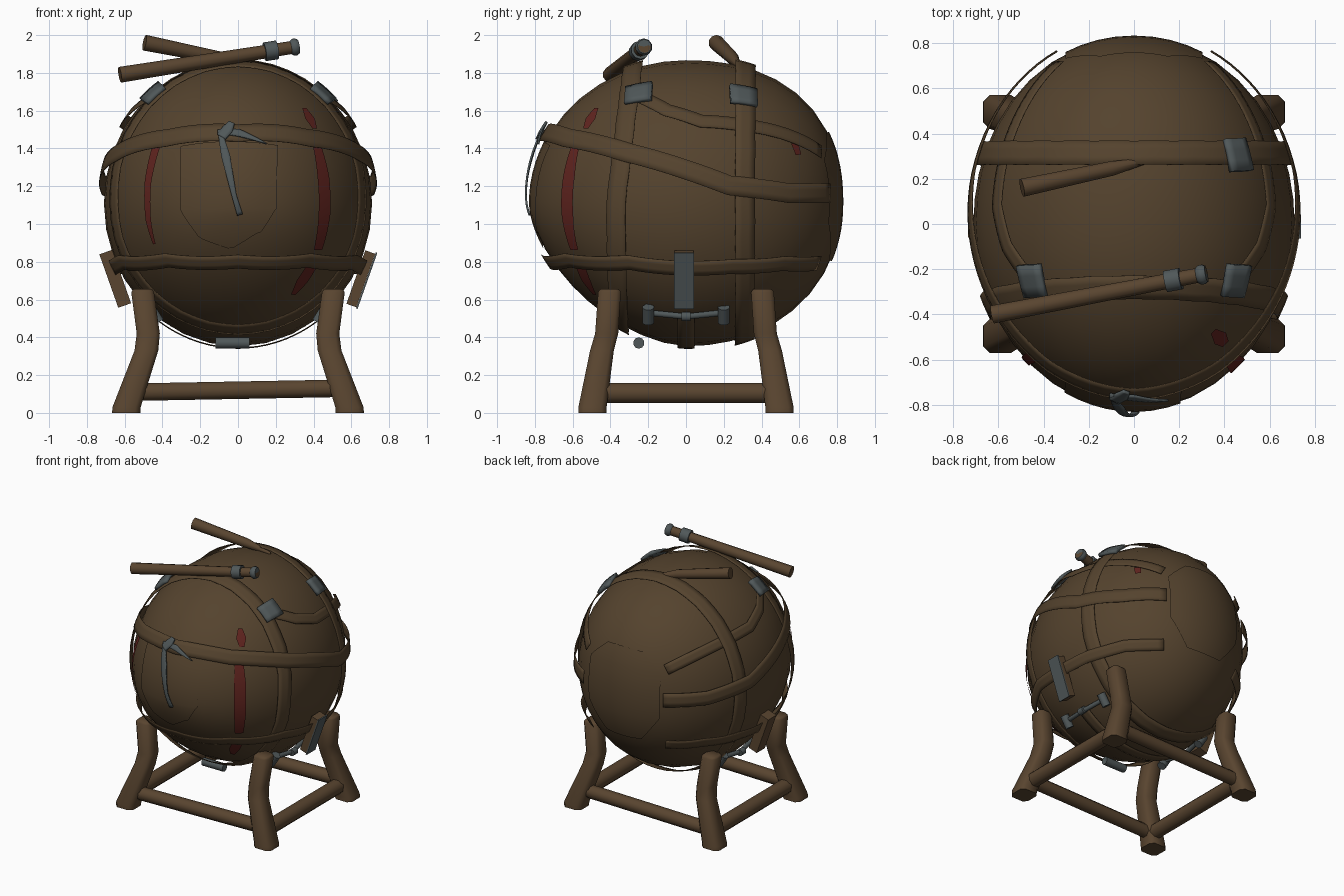
import bpy, bmesh, math
from mathutils import Vector, Matrix

if "Cube" in bpy.data.objects:
    bpy.data.objects.remove(bpy.data.objects["Cube"])

CENTRE = Vector((0, 0, 1.11))
RX, RY, RZ = 0.71, 0.825, 0.757


def material(name, rgb):
    m = bpy.data.materials.new(name)
    m.diffuse_color = (*rgb, 1)
    m.use_nodes = True
    m.node_tree.nodes["Principled BSDF"].inputs["Base Color"].default_value = m.diffuse_color
    return m


HIDE = material("brown hide", (0.090, 0.056, 0.027))
WOOD = material("brown wood", (0.100, 0.059, 0.029))
METAL = material("grey metal", (0.080, 0.097, 0.100))
RED = material("dark red paint", (0.115, 0.017, 0.013))


def finish(name, bm, mat, angle=40, solid=0):
    bmesh.ops.recalc_face_normals(bm, faces=bm.faces)
    me = bpy.data.meshes.new(name)
    bm.to_mesh(me)
    bm.free()
    ob = bpy.data.objects.new(name, me)
    bpy.context.collection.objects.link(ob)
    me.materials.append(mat)
    if solid:
        mod = ob.modifiers.new("thickness", "SOLIDIFY")
        mod.thickness, mod.offset = solid, 0
    bpy.ops.object.select_all(action="DESELECT")
    ob.select_set(True)
    bpy.context.view_layer.objects.active = ob
    bpy.ops.object.shade_smooth_by_angle(angle=math.radians(angle))
    return ob


def on_body(p, off=0.0):
    """Push a point radially onto the rounded body (slimmer at the lower front), plus an offset."""
    d = Vector(p) - CENTRE
    up = d.z / max(math.hypot(d.x, d.z), 1e-6)
    if d.y < 0:
        e = 1.95 + (.05 if up > 0 else -.30) * up * up
    else:
        e = 2.05 + (.25 if up > 0 else .05) * up * up
    f = ((d.x / RX) ** 2 + (d.z / RZ) ** 2) ** (e / 2) + abs(d.y / RY) ** e
    d *= f ** (-1 / e)
    return CENTRE + d + d.normalized() * off


def ribbon(name, pts, widths, off, mat, across=3, sub=6, solid=0.0, closed=False):
    """Strip hugging the body; widths may vary per point, off may be a (start, end) pair."""
    pts = [Vector(p) for p in pts]
    if not isinstance(widths, (list, tuple)):
        widths = [widths] * len(pts)
    o1, o2 = off if isinstance(off, tuple) else (off, off)
    line, wid = [], []
    n = len(pts)
    for i in range(n if closed else n - 1):
        for k in range(sub):
            t = k / sub
            line.append(on_body(pts[i].lerp(pts[(i + 1) % n], t)))
            wid.append(widths[i] * (1 - t) + widths[(i + 1) % n] * t)
    if not closed:
        line.append(on_body(pts[-1]))
        wid.append(widths[-1])
    m = len(line)
    bm = bmesh.new()
    rows = []
    for i, p in enumerate(line):
        a = line[(i - 1) % m] if closed else line[max(i - 1, 0)]
        b = line[(i + 1) % m] if closed else line[min(i + 1, m - 1)]
        side = (b - a).cross(p - CENTRE).normalized()
        o = o1 + (o2 - o1) * i / (m - 1)
        rows.append([bm.verts.new(on_body(p + side * wid[i] * (j / across - 0.5), o))
                     for j in range(across + 1)])
    for i in range(m if closed else m - 1):
        r, s = rows[i], rows[(i + 1) % m]
        for j in range(across):
            bm.faces.new((r[j], r[j + 1], s[j + 1], s[j]))
    return finish(name, bm, mat, 40, solid)


def tube(name, pts, radii, mat, sides=10, square=False):
    """Capped tube; square gives level rings shaped as a square with cut corners."""
    pts = [Vector(p) for p in pts]
    angles = [2 * math.pi * (k + 0.5) / sides for k in range(sides)]
    if square:
        angles = [math.radians(45 + 90 * q + d) for q in range(4) for d in (-13, 13)]
        sides = 8
    bm = bmesh.new()
    rings = []
    for i, p in enumerate(pts):
        t = pts[min(i + 1, len(pts) - 1)] - pts[max(i - 1, 0)]
        rot = Matrix.Identity(3) if square else t.to_track_quat("Z", "Y").to_matrix()
        rings.append([bm.verts.new(p + rot @ Vector((math.cos(a), math.sin(a), 0)) * radii[i])
                      for a in angles])
    for r, s in zip(rings, rings[1:]):
        for k in range(sides):
            bm.faces.new((r[k], r[(k + 1) % sides], s[(k + 1) % sides], s[k]))
    bm.faces.new(rings[0][::-1])
    bm.faces.new(rings[-1])
    return finish(name, bm, mat, 50)


def box(name, loc, size, mat, tilt=0.0):
    bm = bmesh.new()
    mat4 = Matrix.Translation(loc) @ Matrix.Rotation(tilt, 4, "Y") @ Matrix.Diagonal((*size, 1))
    bmesh.ops.create_cube(bm, size=1, matrix=mat4)
    return finish(name, bm, mat, 30)


# Rounded body, poles front and back
bm = bmesh.new()
bmesh.ops.create_uvsphere(bm, u_segments=32, v_segments=20, radius=0.7,
                          matrix=Matrix.Translation(CENTRE) @ Matrix.Rotation(math.pi / 2, 4, "X"))
for v in bm.verts:
    v.co = on_body(v.co)
finish("body", bm, HIDE, 60)

# Front shield patch and back patch
ribbon("front_patch", [(-.055, -.8, 1.46), (-.055, -.8, 1.08), (-.05, -.8, .94), (-.04, -.78, .865)],
       [.55, .55, .34, .03], .007, HIDE, across=8)
ribbon("back_patch", [(0, .78, 1.50), (0, .8, 1.36), (0, .82, 1.0), (0, .78, .80)],
       [.3, .66, .66, .3], .008, HIDE, across=8)

# Horizontal bands, open behind the back patch
upper = [(.32, .72, 1.16), (.55, .53, 1.16), (.68, .22, 1.2), (.69, 0, 1.28), (.62, -.3, 1.37),
         (.36, -.60, 1.44)]
lower = [(.32, .71, .79), (.52, .52, .79), (.65, .25, .77), (.66, 0, .77), (.61, -.3, .80),
         (.36, -.60, .82)]
for name, half, z, w in (("upper_band", upper, 1.465, .10), ("lower_band", lower, .81, .08)):
    path = half + [(0, -.72, z)] + [(-x, y, zz) for x, y, zz in reversed(half)]
    ribbon(name, path, w, .032, HIDE, solid=.004)

# Two hoops around the body
for name, y0, bend in (("front_hoop", -.36, .10), ("back_hoop", .29, 0)):
    pts = []
    for k in range(24):
        a = 2 * math.pi * k / 24
        pts.append((.64 * math.cos(a), y0 + bend * max(0, math.sin(a)), 1.11 + .69 * math.sin(a)))
    ribbon(name, pts, .105, .027, HIDE, sub=2, solid=.004, closed=True)

# Shoulder straps, side planks, rails and under strap
for s, tag in ((1, "right"), (-1, "left")):
    ribbon(tag + "_shoulder_strap",
           [(s * .46, -.25, 1.68), (s * .56, -.10, 1.60), (s * .60, .08, 1.54), (s * .57, .27, 1.52),
            (s * .48, .48, 1.47), (s * .32, .69, 1.37)], .075, .024, HIDE, solid=.004)
    thick = .055 if s > 0 else .072
    box(tag + "_side_plank", (s * .65, -.01, .71), (thick, .10, .30), WOOD, s * .34)
    for y in (-1, 1):
        tube(tag + "_rail", [(s * .44, y * .2, .53), (s * .47, 0, .51)], [.017] * 2, METAL, 8)
        tube(tag + "_rail_clip", [(s * .42, y * .2, .48), (s * .47, y * .2, .56)], [.032] * 2, METAL, 8)
    tube(tag + "_rail_hub", [(s * .475, -.025, .51), (s * .475, .025, .51)], [.026] * 2, METAL, 8)
box("right_plank_plate", (.681, -.01, .70), (.009, .106, .315), METAL, .34)
ribbon("under_strap", [(-.46, 0, .53), (-.3, 0, .42), (0, 0, .355), (.3, 0, .42), (.46, 0, .53)],
       .09, .012, HIDE, solid=.004)
tube("under_pin", [(-.12, -.25, .37), (.06, -.25, .37)], [.03, .03], METAL, 10)

# Buckles wrapped over the hoops
for x, y in ((-.455, -.25), (.455, -.25), (.475, .31)):
    s = 1 if x > 0 else -1
    ribbon("buckle", [(x - s * .05, y, 1.74), (x, y, 1.69), (x + s * .035, y, 1.64)], .14, .036,
           METAL, sub=2, solid=.026)

# Tied cord on the front
ribbon("cord_tail_long", [(-.09, -.70, 1.47), (-.06, -.76, 1.34), (-.02, -.82, 1.15), (.01, -.82, 1.05)],
       [.02, .045, .025, .03], (.05, .012), METAL, solid=.01)
ribbon("cord_tail_short", [(-.10, -.70, 1.46), (.0, -.70, 1.45), (.14, -.72, 1.40)],
       [.02, .04, .004], .045, METAL, solid=.01)
ribbon("cord_knot", [(-.08, -.71, 1.43), (-.05, -.70, 1.47), (-.03, -.68, 1.50)],
       [.05, .055, .03], .05, METAL, solid=.014)

# Red paint marks
marks = [
    ([(.43, -.60, 1.42), (.445, -.61, 1.25), (.445, -.61, 1.05), (.43, -.60, .86)], [.06, .085, .085, .06]),
    ([(.41, -.58, .78), (.36, -.56, .67), (.32, -.53, .58)], [.075, .075, .03]),
    ([(.37, -.50, 1.64), (.40, -.53, 1.58), (.42, -.55, 1.52)], [.03, .07, .035]),
    ([(-.455, -.60, 1.42), (-.475, -.60, 1.22), (-.47, -.60, 1.02), (-.45, -.60, .89)],
     [.06, .05, .04, .02]),
    ([(.44, .56, 1.42), (.45, .58, 1.36)], [.05, .04]),
]
for pts, w in marks:
    ribbon("red_mark", pts, w, .009, RED, across=2)

# Two sticks on top
a, b = Vector((-.625, -.40, 1.79)), Vector((.32, -.22, 1.94))
tube("long_stick", [a, b], [.042, .034], WOOD)
tube("stick_collar", [a.lerp(b, .81), a.lerp(b, .88)], [.05, .05], METAL)
tube("stick_knob", [a.lerp(b, t) for t in (.955, .97, .985, 1)], [.034, .045, .046, .038], METAL)
tube("short_stick", [(-.495, .16, 1.96), (-.1, .245, 1.88), (.08, .285, 1.83)], [.042, .034, .01], WOOD)

# Stand: four bent legs joined by bars
for sx in (1, -1):
    for sy in (1, -1):
        tube("leg", [(sx * .592, sy * .495, 0), (sx * .59, sy * .495, .03), (sx * .485, sy * .445, .33),
                     (sx * .475, sy * .42, .42), (sx * .505, sy * .405, .64), (sx * .505, sy * .405, .655)],
             [.088, .088, .074, .072, .071, .058], WOOD, square=True)
    tube("side_bar", [(sx * .56, -.46, .105), (sx * .56, .46, .105)], [.057, .057], WOOD, 8)
    tube("cross_bar", [(-.54, sx * .48, .11), (.54, sx * .48, .13)], [.05, .05], WOOD, 8)
